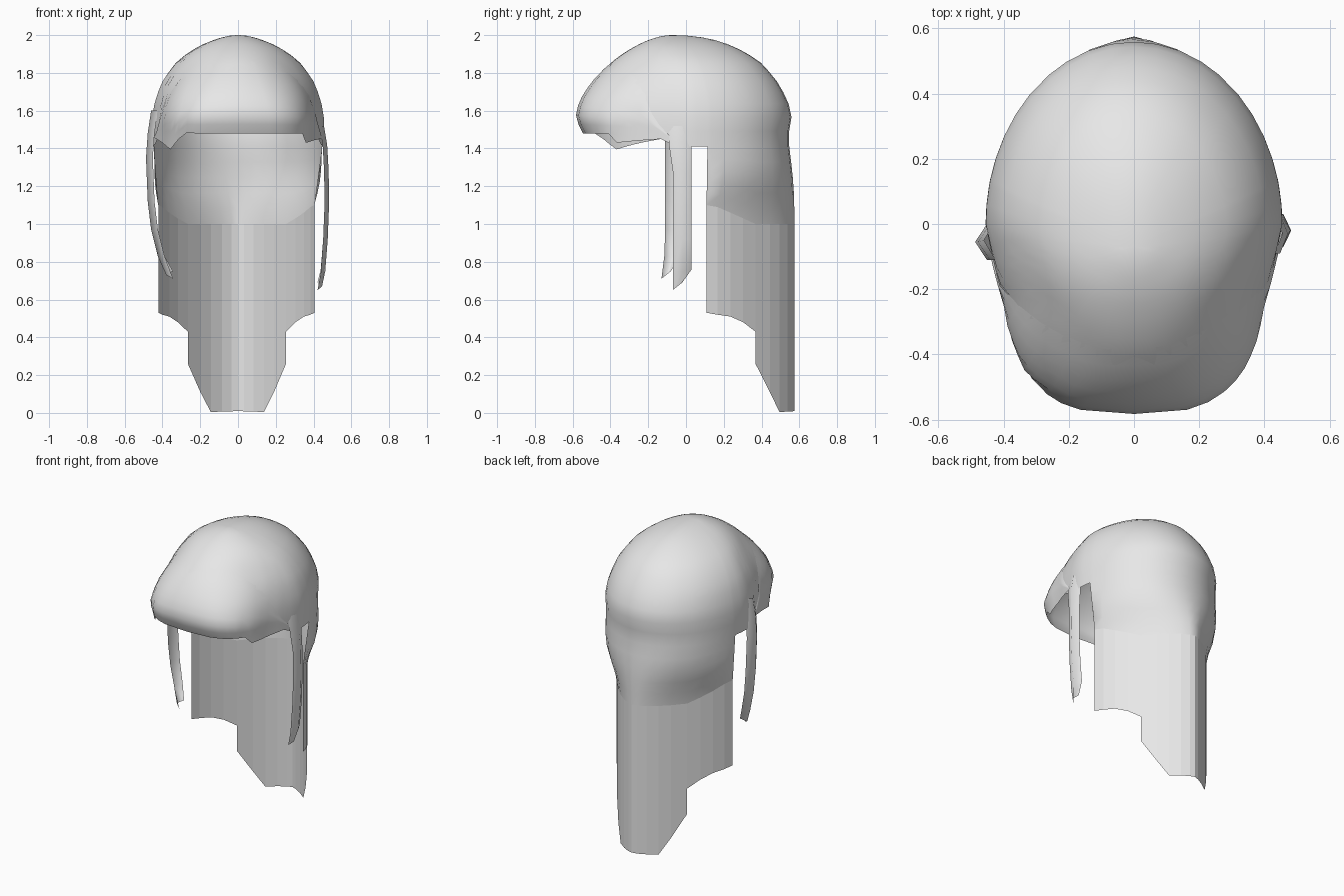
import bpy, bmesh, math

if "Cube" in bpy.data.objects:
    bpy.data.objects.remove(bpy.data.objects["Cube"])

hair = bpy.data.materials.new("hair_grey")
hair.diffuse_color = (0.8, 0.8, 0.8, 1)
hair.use_nodes = True
hair.node_tree.nodes["Principled BSDF"].inputs["Base Color"].default_value = hair.diffuse_color


def lerp_table(table, v):
    """Piecewise linear lookup; rows are (key, values...), keys ascending."""
    if v <= table[0][0]:
        return table[0][1:]
    for p, q in zip(table, table[1:]):
        if v <= q[0]:
            t = (v - p[0]) / (q[0] - p[0])
            return [a + (b - a) * t for a, b in zip(p[1:], q[1:])]
    return table[-1][1:]


# Head sections: depth below crown, half width, centre y, front y, back y,
# front roundness, back roundness
SECTIONS = [
    (0.00, 0.00, -.07, -.07, -.07, 2.0, 2.0),
    (0.02, 0.11, -.06, -.18, 0.13, 2.0, 2.0),
    (0.06, 0.21, -.05, -.27, 0.25, 2.0, 2.0),
    (0.14, 0.325, -.03, -.39, 0.39, 2.0, 2.0),
    (0.25, 0.405, -.01, -.495, 0.485, 2.3, 2.0),
    (0.35, 0.44, 0.0, -.56, 0.54, 2.7, 2.0),
    (0.44, 0.455, 0.0, -.58, 0.56, 3.0, 2.0),
    (0.54, 0.455, 0.0, -.53, 0.54, 3.0, 2.0),
    (0.70, 0.455, 0.0, -.50, 0.56, 3.0, 2.0),
    (0.80, 0.445, 0.01, -.50, 0.57, 3.0, 1.8),
    (0.90, 0.42, 0.02, -.50, 0.573, 3.0, 1.55),
    (1.00, 0.41, 0.03, -.50, 0.575, 3.0, 1.45),
]
ROOT = [(math.sqrt(s[0]),) + s[1:] for s in SECTIONS]


def head_point(phi, z, grow=0.0):
    """Point on the head surface; phi is measured from the back towards +x."""
    a, yc, front, back, nf, nb = lerp_table(ROOT, math.sqrt(max(0, 2 - z)))
    s, c = math.sin(math.radians(phi)), math.cos(math.radians(phi))
    n = nb if c > 0 else nf
    ext = back - yc if c > 0 else front - yc
    x = math.copysign(abs(s) ** (2 / n), s) * (a + grow)
    y = yc + abs(c) ** (2 / n) * (ext + math.copysign(grow, ext))
    if y < 0:    # temples narrow towards the front
        x *= 1 - 0.11 * min(1, -y / 0.25) * min(1, (2 - z) / 0.15)
    if x < 0:    # nape is slightly wider on the left
        x *= 1 + 0.045 * min(1, max(0, (1.3 - z) / 0.2))
    return (x, y, z)


def make_grid(name, columns, smooth=True, closed=False):
    bm = bmesh.new()
    cols = [[bm.verts.new(p) for p in col] for col in columns]
    pairs = list(zip(cols, cols[1:])) + ([(cols[-1], cols[0])] if closed else [])
    for l, r in pairs:
        for k in range(len(l) - 1):
            bm.faces.new((l[k], r[k], r[k + 1], l[k + 1]))
    bmesh.ops.remove_doubles(bm, verts=bm.verts, dist=0.0005)
    me = bpy.data.meshes.new(name)
    bm.to_mesh(me)
    bm.free()
    me.materials.append(hair)
    for f in me.polygons:
        f.use_smooth = smooth
    ob = bpy.data.objects.new(name, me)
    bpy.context.collection.objects.link(ob)
    return ob


# Cap: dome whose lower edge drops behind the ears and rises to the hairline
EAR = 1.41
CAP_EDGE = [(0, 1.0), (45, 1.0), (61, 1.06), (69, 1.09), (76, 1.10), (78, EAR),
            (90, EAR), (96, 1.43), (101, 1.52), (107, 1.61), (118, 1.69),
            (130, 1.75), (150, 1.80), (180, 1.82)]
half = [0, 9, 18, 27, 35, 45, 53, 61, 69, 76, 78, 84, 90, 93, 97, 101, 107,
        113, 121, 130, 140, 150, 160, 170, 180]
around = half + [360 - p for p in half[-2:0:-1]]


def cap_edge(phi):
    return lerp_table(CAP_EDGE, min(phi, 360 - phi))[0]


def cap_column(phi):
    edge = cap_edge(phi)
    mid = max(edge, EAR)
    zs = [2 - (2 - mid) * (k / 14) ** 2 for k in range(15)]
    zs += [mid + (edge - mid) * k / 5 for k in range(1, 6)]
    return [head_point(phi, z) for z in zs]


make_grid("hair_cap", [cap_column(p) for p in around], closed=True)

# Fringe: swept panel over the forehead with pointed corners
HAIRLINE = [(94, 1.47), (97, 1.52), (101, 1.59), (107, 1.68), (118, 1.76),
            (130, 1.81), (150, 1.85), (180, 1.87), (215, 1.83), (230, 1.79),
            (242, 1.74), (253, 1.66), (259, 1.57), (263, 1.50), (266, 1.47)]
FRINGE_EDGE = [(94, 1.45), (97, 1.45), (125, 1.43), (131, 1.48), (204, 1.48),
               (212, 1.485), (222, 1.45), (234, 1.395), (263, 1.45), (266, 1.455)]
columns = []
for p in [94, 97, 101, 107, 113, 119, 125, 131, 138, 146, 155, 165, 180, 195, 204,
          212, 222, 228, 234, 240, 247, 253, 259, 263, 266]:
    top, low = lerp_table(HAIRLINE, p)[0], lerp_table(FRINGE_EDGE, p)[0]
    columns.append([head_point(p, top + (low - top) * k / 8,
                               0.006 * min(1, k / 2)) for k in range(9)])
make_grid("fringe", columns)

# Back curtain: flat-faceted vertical panels with a stepped, tapering hem
HEM = [(0, 0.01), (27, 0.005), (35, 0.11), (45, 0.26)]
SIDE_HEM = [(45, 0.43), (53, 0.48), (61, 0.51), (69, 0.52), (76, 0.53)]


def curtain(name, angles, hem):
    cols = []
    for p in angles:
        x, y, z = head_point(p, cap_edge(p % 360))
        cols.append([(x, y, z), (x, y, lerp_table(hem, abs(p))[0])])
    return make_grid(name, cols, smooth=False)


curtain("back_curtain", [-45, -35, -27, -18, -9, 0, 9, 18, 27, 35, 45], HEM)
curtain("right_curtain", [45, 53, 61, 69, 76], SIDE_HEM)
curtain("left_curtain", [-76, -69, -61, -53, -45], SIDE_HEM[:])


# Side locks: thin curved strands hanging in front of the ears
def side_lock(name, side, inset, path):
    """Path rows: outer x, back y, front y, back z, front z."""
    cols = [[], [], []]
    for x, yb, yf, zb, zf in path:
        cols[0].append((side * (x - inset), yb, zb))
        cols[1].append((side * x, (yb + yf) / 2, (zb + zf) / 2))
        cols[2].append((side * (x - inset), yf, zf))
    make_grid(name, cols if side > 0 else cols[::-1])


side_lock("right_lock", 1, 0.024, [
    (0.455, 0.03, -.09, 1.52, 1.52), (0.472, 0.03, -.09, 1.42, 1.42),
    (0.48, 0.03, -.07, 1.28, 1.28), (0.482, 0.03, -.07, 1.10, 1.10),
    (0.475, 0.03, -.07, 0.92, 0.92), (0.462, 0.03, -.07, 0.76, 0.74),
    (0.445, -.02, -.07, 0.69, 0.65)])
side_lock("left_lock", -1, 0.036, [
    (0.46, 0.01, -.11, 1.60, 1.60), (0.478, 0.0, -.11, 1.48, 1.48),
    (0.487, 0.0, -.11, 1.35, 1.35), (0.478, 0.0, -.11, 1.12, 1.12),
    (0.46, -.01, -.11, 0.97, 0.97), (0.425, -.03, -.115, 0.83, 0.83),
    (0.38, -.08, -.13, 0.75, 0.71)])
